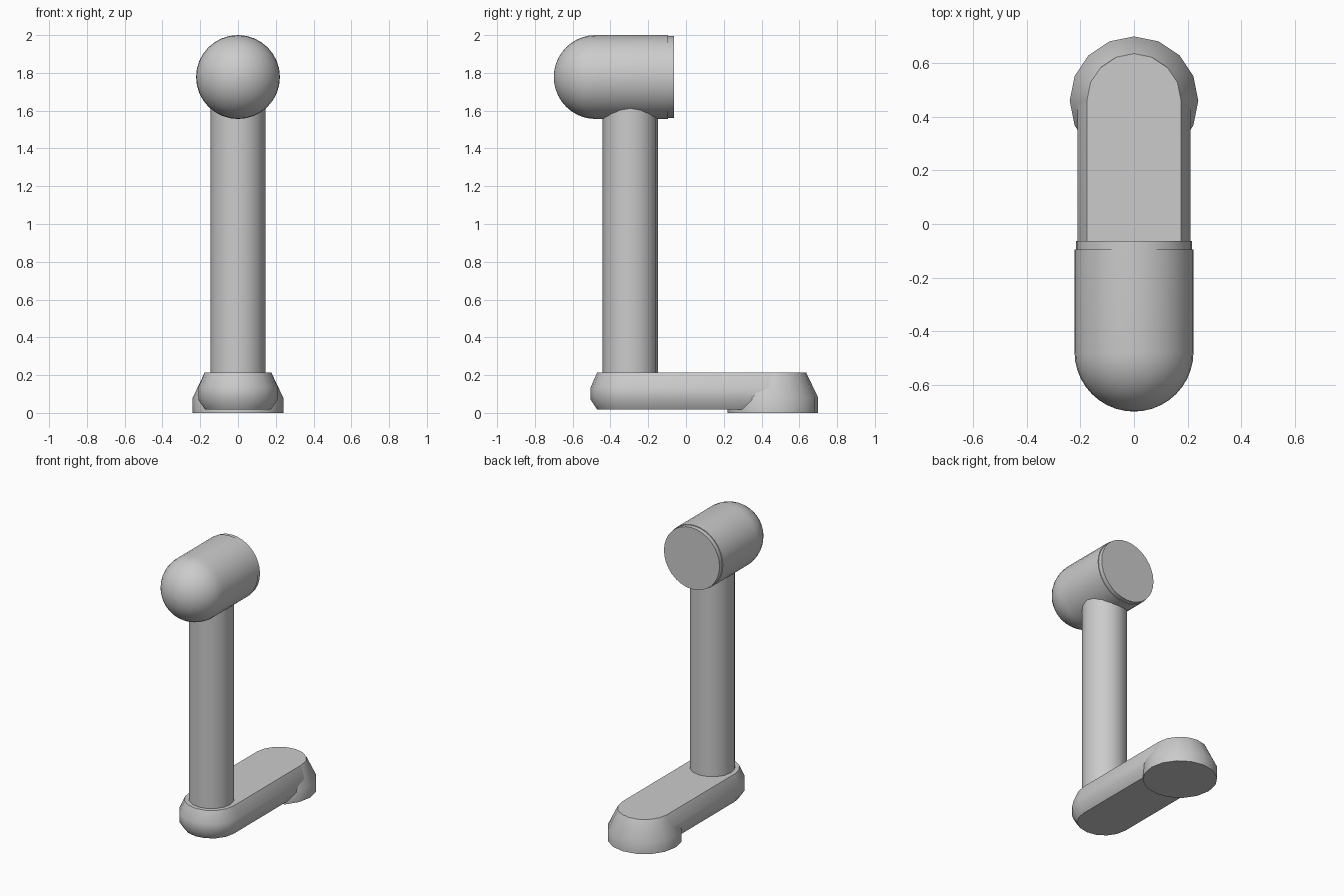
import bpy, bmesh, math

cube = bpy.data.objects.get("Cube")
if cube:
    bpy.data.objects.remove(cube, do_unlink=True)

GREY = (0.6, 0.6, 0.6, 1)
grey = bpy.data.materials.new("plain grey")
grey.use_nodes = True
grey.diffuse_color = GREY
grey.node_tree.nodes["Principled BSDF"].inputs["Base Color"].default_value = GREY


def loft(name, rings, angle=35):
    """Skin a list of equal-length rings of points and cap both ends."""
    bm = bmesh.new()
    loops = [[bm.verts.new(p) for p in ring] for ring in rings]
    n = len(loops[0])
    for a, b in zip(loops, loops[1:]):
        for i in range(n):
            j = (i + 1) % n
            bm.faces.new((a[i], a[j], b[j], b[i]))
    bm.faces.new(loops[0][::-1])
    bm.faces.new(loops[-1])
    bmesh.ops.recalc_face_normals(bm, faces=bm.faces)
    mesh = bpy.data.meshes.new(name)
    bm.to_mesh(mesh)
    bm.free()
    obj = bpy.data.objects.new(name, mesh)
    bpy.context.collection.objects.link(obj)
    mesh.materials.append(grey)
    bpy.ops.object.select_all(action='DESELECT')
    obj.select_set(True)
    bpy.context.view_layer.objects.active = obj
    bpy.ops.object.shade_smooth_by_angle(angle=math.radians(angle))
    return obj


def disc(r, y, z, n=16):
    """Level ring around a vertical axis."""
    return [(r * math.cos(t), y + r * math.sin(t), z)
            for t in (math.tau * i / n for i in range(n))]


def upright(r, y, n=32):
    """Ring around the head's front-to-back axis."""
    return [(r * math.cos(t), y, HEAD_Z + r * math.sin(t))
            for t in (math.tau * i / n for i in range(n))]


def stadium(r, z, n=8):
    """Level rounded bar running from the post to the heel."""
    back = [(r * math.cos(t), HEEL_Y + r * math.sin(t), z)
            for t in (math.pi * i / n for i in range(n + 1))]
    front = [(-x, POST_Y - (y - HEEL_Y), z) for x, y, z in back]
    return back + front


POST_Y, HEEL_Y = -0.295, 0.46
HEAD_Z, HEAD_R, DOME_Y = 1.778, 0.222, -0.478

# Base bar with bevelled rim
loft("base_bar", [stadium(r, z) for r, z in
                  ((0.175, 0.018), (0.21, 0.07), (0.21, 0.135), (0.175, 0.215))])

# Flared foot under the back end of the bar
loft("back_foot", [disc(r, HEEL_Y, z) for r, z in
                   ((0.24, 0.0), (0.24, 0.08), (0.176, 0.214))])

# Upright post
loft("post", [disc(0.146, POST_Y, z) for z in (0.2, 1.7)])

# Head: domed front, straight barrel
dome = [upright(HEAD_R * math.sin(a), DOME_Y - HEAD_R * math.cos(a))
        for a in (math.pi / 2 * i / 10 for i in range(1, 11))]
dome.insert(0, upright(0.001, DOME_Y - HEAD_R))
loft("head", dome + [upright(HEAD_R, -0.095)])

# Thin stepped plate closing the back of the head
loft("head_back_plate", [upright(0.217, y) for y in (-0.12, -0.064)])
